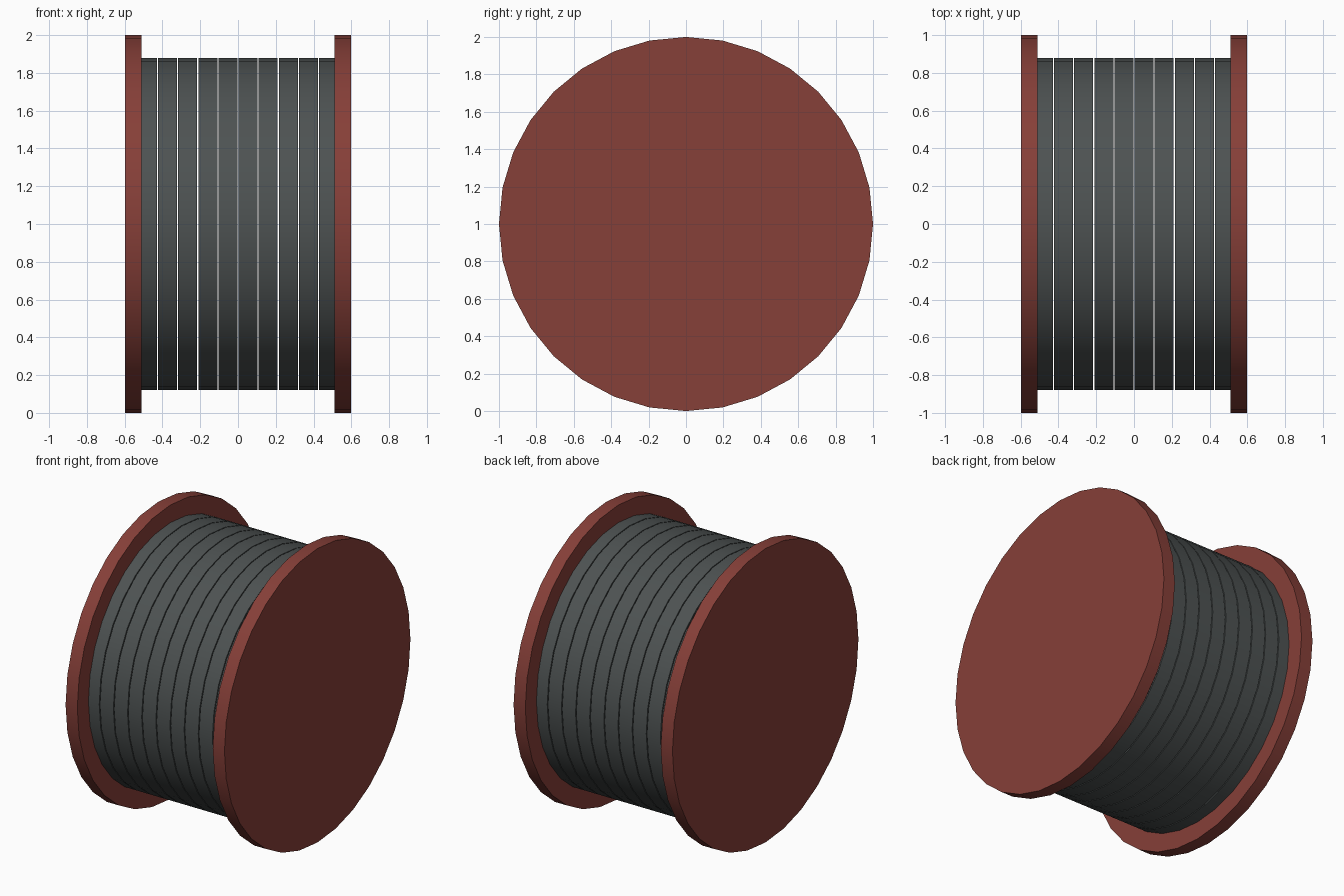
import bpy
import math

cube = bpy.data.objects.get("Cube")
if cube:
    bpy.data.objects.remove(cube, do_unlink=True)


def material(name, rgb):
    mat = bpy.data.materials.new(name)
    mat.use_nodes = True
    mat.diffuse_color = (*rgb, 1)
    mat.node_tree.nodes["Principled BSDF"].inputs["Base Color"].default_value = (*rgb, 1)
    return mat


def disc(name, x, radius, width, mat):
    """Solid 32-sided disc with its axis along x."""
    bpy.ops.mesh.primitive_cylinder_add(
        vertices=32, radius=radius, depth=width,
        location=(x, 0, 1), rotation=(0, math.pi / 2, 0))
    obj = bpy.context.object
    obj.name = name
    obj.data.materials.append(mat)
    bpy.ops.object.transform_apply(location=False, rotation=True, scale=False)
    bpy.ops.object.shade_smooth_by_angle(angle=math.radians(30))
    return obj


red = material("rust red", (0.24, 0.05, 0.04))
grey = material("cable grey", (0.075, 0.085, 0.085))

# End flanges
for side, name in ((1, "left_flange"), (-1, "right_flange")):
    disc(name, side * 0.554, 1.0, 0.088, red)

# Cable turns, with fine open gaps between them
pitch = 0.1065
for i in range(10):
    disc(f"cable_turn_{i + 1}", (i - 4.5) * pitch, 0.88, pitch - 0.006, grey)
